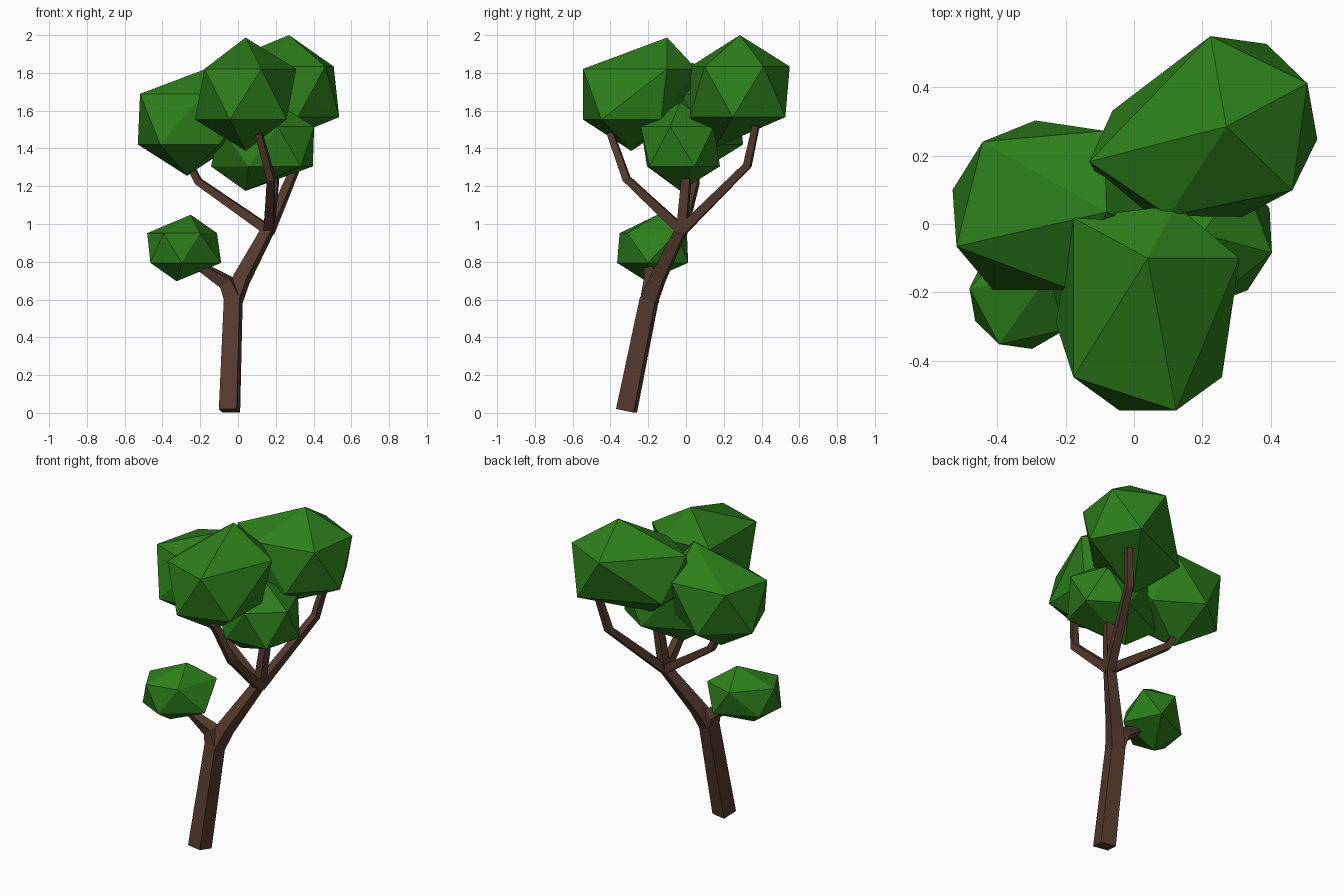
import bpy, bmesh
from math import cos, sin, radians
from mathutils import Vector

if "Cube" in bpy.data.objects:
    bpy.data.objects.remove(bpy.data.objects["Cube"])


def material(name, rgb):
    m = bpy.data.materials.new(name)
    m.diffuse_color = (*rgb, 1)
    m.use_nodes = True
    m.node_tree.nodes["Principled BSDF"].inputs["Base Color"].default_value = m.diffuse_color
    return m


BARK = material("bark", (0.09, 0.042, 0.025))
LEAF = material("leaf", (0.025, 0.21, 0.01))


def make_object(name, bm, mat):
    bmesh.ops.recalc_face_normals(bm, faces=bm.faces)
    mesh = bpy.data.meshes.new(name)
    bm.to_mesh(mesh)
    bm.free()
    mesh.materials.append(mat)
    ob = bpy.data.objects.new(name, mesh)
    bpy.context.collection.objects.link(ob)


def limb(name, path):
    """Square tapered tube along points (x, y, z, half width)."""
    bm = bmesh.new()
    pts = [Vector(p[:3]) for p in path]
    rings = []
    for i, (p, data) in enumerate(zip(pts, path)):
        t = Vector()
        if i > 0:
            t += (p - pts[i - 1]).normalized()
        if i < len(pts) - 1:
            t += (pts[i + 1] - p).normalized()
        t.normalize()
        ref = Vector((1, -0.2, 0))
        u = (ref - t * ref.dot(t)).normalized()
        v = t.cross(u)
        h = data[3]
        rings.append([bm.verts.new(p + u * a * h + v * b * h)
                      for a, b in ((-1, -1), (1, -1), (1, 1), (-1, 1))])
    for lo, hi in zip(rings, rings[1:]):
        for k in range(4):
            n = (k + 1) % 4
            bm.faces.new((lo[k], lo[n], hi[n], hi[k]))
    bm.faces.new(rings[0][::-1])
    bm.faces.new(rings[-1])
    make_object(name, bm, BARK)


def foliage(name, centre, r, start, pulls):
    """Icosahedron turned by start degrees; pulls shift single corners in x, y."""
    bm = bmesh.new()
    c = Vector(centre)

    def corner(key, offset):
        dx, dy = pulls.get(key, (0, 0))
        return bm.verts.new(c + Vector(offset) * r + Vector((dx, dy, 0)))

    def ring(tag, turn, z):
        angles = [radians(start + turn + 72 * k) for k in range(5)]
        return [corner(f"{tag}{k}", (0.894 * cos(a), 0.894 * sin(a), z))
                for k, a in enumerate(angles)]

    top, bottom = corner("T", (0, 0, 1)), corner("B", (0, 0, -1))
    up, low = ring("U", 0, 0.447), ring("L", 36, -0.447)
    for k in range(5):
        n = (k + 1) % 5
        for f in ((top, up[k], up[n]), (up[k], low[k], up[n]),
                  (low[k], low[n], up[n]), (bottom, low[n], low[k])):
            bm.faces.new(f)
    make_object(name, bm, LEAF)


# Trunk up to the crown fork
limb("trunk", [(-0.045, -0.315, 0.011, 0.048), (-0.025, -0.195, 0.60, 0.043),
               (0.02, -0.15, 0.71, 0.037), (0.165, -0.02, 0.98, 0.027)])

# Branches
limb("low_branch", [(-0.025, -0.192, 0.60, 0.042), (-0.06, -0.18, 0.69, 0.036),
                    (-0.19, -0.195, 0.77, 0.02), (-0.25, -0.20, 0.82, 0.018)])
FORK = (0.163, -0.022, 0.965, 0.026)
limb("left_branch", [FORK, (-0.21, 0.05, 1.225, 0.019), (-0.27, 0.05, 1.34, 0.017)])
limb("front_branch", [FORK, (0.175, -0.315, 1.24, 0.02), (0.11, -0.40, 1.48, 0.017)])
limb("back_branch", [FORK, (0.31, 0.325, 1.31, 0.02), (0.35, 0.37, 1.52, 0.017)])
limb("middle_branch", [FORK, (0.19, 0.0, 1.22, 0.023), (0.19, 0.0, 1.36, 0.02)])

# Leaf clusters, each stretched toward the middle of the crown
foliage("front_foliage", (0.04, -0.29, 1.687), 0.30, 0,
        {"T": (0, 0.19), "U0": (0, 0.19), "U1": (0, 0.09), "U2": (0, 0.15)})
foliage("back_foliage", (0.27, 0.285, 1.70), 0.30, 100,
        {"U1": (-0.135, -0.14), "U2": (-0.05, -0.02), "L0": (-0.14, -0.14),
         "L1": (-0.10, -0.09), "B": (-0.14, -0.14)})
foliage("left_foliage", (-0.27, 0.035, 1.555), 0.30, 130,
        {"T": (0.19, 0), "U2": (0.07, 0.04), "U3": (0.10, 0), "U4": (0.04, 0.01)})
foliage("middle_foliage", (0.20, -0.03, 1.41), 0.235, -15,
        {"L2": (-0.14, 0), "L3": (-0.03, 0), "B": (-0.16, 0), "U3": (-0.10, 0),
         "U2": (-0.05, 0)})
foliage("low_foliage", (-0.325, -0.21, 0.873), 0.176, 172,
        {"T": (0.075, 0.06), "U2": (0.01, 0.01), "U3": (0.075, 0.085),
         "U4": (0.05, 0.06), "L2": (0.08, 0.03), "L3": (0.06, 0.08)})
